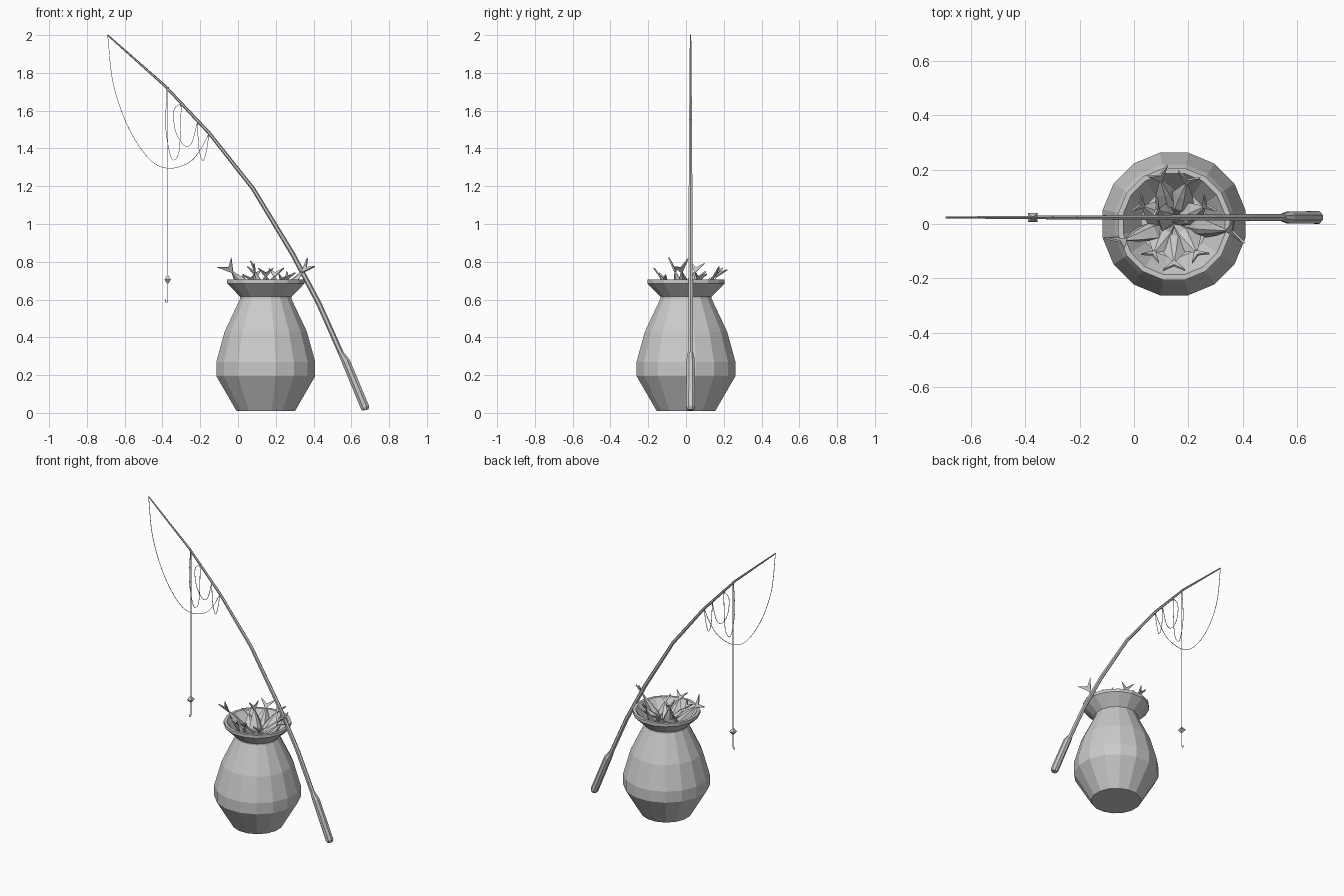
import bpy, bmesh, math
from mathutils import Vector

cube = bpy.data.objects.get("Cube")
if cube:
    bpy.data.objects.remove(cube)

grey = bpy.data.materials.new("plain grey")
grey.use_nodes = True
COLOUR = (0.6, 0.6, 0.6, 1)
grey.diffuse_color = COLOUR
grey.node_tree.nodes["Principled BSDF"].inputs["Base Color"].default_value = COLOUR

POT_X = 0.147
ROD_Y = 0.024


def finish(bm, name):
    bmesh.ops.recalc_face_normals(bm, faces=bm.faces)
    mesh = bpy.data.meshes.new(name)
    bm.to_mesh(mesh)
    bm.free()
    mesh.materials.append(grey)
    obj = bpy.data.objects.new(name, mesh)
    bpy.context.collection.objects.link(obj)
    return obj


def loft(bm, rings):
    """Skin a list of equal-length point rings and cap both ends."""
    loops = [[bm.verts.new(p) for p in ring] for ring in rings]
    n = len(loops[0])
    for a, b in zip(loops, loops[1:]):
        for i in range(n):
            j = (i + 1) % n
            bm.faces.new((a[i], a[j], b[j], b[i]))
    bm.faces.new(loops[0][::-1])
    bm.faces.new(loops[-1])


def tube(name, points, radii, sides):
    """Tube along a path in the rod's upright plane."""
    pts = [Vector((x, ROD_Y, z)) for x, z in points]
    rings = []
    for i, p in enumerate(pts):
        along = (pts[min(i + 1, len(pts) - 1)] - pts[max(i - 1, 0)]).normalized()
        side = Vector((0, 1, 0))
        up = along.cross(side)
        r = radii[i] if isinstance(radii, list) else radii
        angles = [math.tau * (k + 0.5) / sides for k in range(sides)]
        rings.append([p + (side * math.cos(a) + up * math.sin(a)) * r for a in angles])
    bm = bmesh.new()
    loft(bm, rings)
    return finish(bm, name)


def smooth_path(points, steps=6):
    """Catmull-Rom samples through the points."""
    p = [Vector(q) for q in points]
    p = [p[0] * 2 - p[1]] + p + [p[-1] * 2 - p[-2]]
    out = []
    for a, b, c, d in zip(p, p[1:], p[2:], p[3:]):
        for s in range(steps):
            t = s / steps
            out.append((b * 2 + (c - a) * t + (a * 2 - b * 5 + c * 4 - d) * t**2
                        + (b * 3 - a - c * 3 + d) * t**3) / 2)
    return out + [p[-2]]


# Basket: sixteen-sided turned jar with a flared, hollow mouth
profile = [(0.158, 0.01), (0.267, 0.195), (0.267, 0.27), (0.222, 0.43), (0.138, 0.605),
           (0.138, 0.615), (0.209, 0.685), (0.209, 0.705), (0.19, 0.705),
           (0.122, 0.61), (0.2, 0.42), (0.245, 0.26), (0.14, 0.04)]
bm = bmesh.new()
loft(bm, [[(POT_X + r * math.cos(math.tau * (k + 0.5) / 16),
            r * math.sin(math.tau * (k + 0.5) / 16), z) for k in range(16)]
          for r, z in profile])
finish(bm, "basket")

# Rod with a thicker handle at the foot
tube("rod", [(-0.69, 2.0), (-0.387, 1.732), (-0.154, 1.483), (0.08, 1.187),
             (0.29, 0.84), (0.43, 0.575), (0.55, 0.305)],
     [0.004, 0.007, 0.009, 0.011, 0.013, 0.014, 0.015], 6)
tube("handle", [(0.546, 0.315), (0.57, 0.275), (0.672, 0.03), (0.675, 0.015)],
     [0.016, 0.024, 0.025, 0.018], 8)

# Slack line and the small loops between the guides
slack_lines = [
    [(-0.69, 2.0), (-0.66, 1.74), (-0.58, 1.51), (-0.47, 1.345), (-0.37, 1.295),
     (-0.26, 1.325), (-0.195, 1.40), (-0.154, 1.48)],
    [(-0.375, 1.715), (-0.383, 1.52), (-0.36, 1.37), (-0.335, 1.34), (-0.31, 1.40), (-0.3, 1.64)],
    [(-0.3, 1.64), (-0.34, 1.6), (-0.33, 1.49), (-0.285, 1.415), (-0.245, 1.43), (-0.215, 1.54)],
    [(-0.215, 1.54), (-0.207, 1.40), (-0.185, 1.335), (-0.165, 1.40), (-0.154, 1.48)],
]
for i, path in enumerate(slack_lines):
    tube(f"slack_line_{i + 1}", smooth_path(path), 0.0018, 4)
for i, (x, z) in enumerate([(-0.372, 1.712), (-0.3, 1.635), (-0.212, 1.54), (-0.154, 1.476)]):
    tube(f"line_guide_{i + 1}", [(x, z + 0.012), (x, z - 0.012)], 0.006, 6)

# Hanging line, sinker and hook
tube("hanging_line", [(-0.372, 1.72), (-0.372, 0.6)], 0.003, 4)
tube("sinker", [(-0.372, 0.728), (-0.372, 0.705), (-0.372, 0.684)], [0.004, 0.024, 0.004], 4)
tube("hook", smooth_path([(-0.372, 0.61), (-0.372, 0.592), (-0.378, 0.585),
                          (-0.384, 0.59), (-0.384, 0.6)], 3), 0.0025, 4)


def fish(name, head, tail, width, turn=0):
    """Faceted spindle body with a forked tail fin."""
    head, tail = Vector(head), Vector(tail)
    axis = (tail - head).normalized()
    wide = axis.cross(Vector((0, 0, 1)))
    wide = wide.normalized() if wide.length > 0.05 else Vector((1, 0, 0))
    thick = axis.cross(wide)
    c, s = math.cos(turn), math.sin(turn)
    wide, thick = wide * c + thick * s, thick * c - wide * s
    bm = bmesh.new()
    sections = [(0, 0.08), (0.2, 0.65), (0.42, 1), (0.62, 0.65), (0.82, 0.14)]
    loft(bm, [[head.lerp(tail, t) + wide * x * width * w + thick * y * width * w
               for x, y in ((1, 0), (0.25, 0.6), (-0.25, 0.6), (-1, 0), (-0.25, -0.6), (0.25, -0.6))]
              for t, w in sections])
    root, size = head.lerp(tail, 0.8), (tail - head).length * 0.2
    for side in (1, -1):
        outline = [(0, 0), (0.2 * side, 0.3), (0.75 * side, 1.15), (0.2 * side, 0.75), (0, 0.6)]
        loft(bm, [[root + wide * x * size + axis * y * size + thick * h for x, y in outline]
                  for h in (-0.004, 0.004)])
    finish(bm, name)


# Catch: tails lean out over the rim, (angle, reach, height, width, turn)
catch = [(107, 0.20, 0.76, 0.055, 0.3), (73, 0.185, 0.76, 0.055, 0.0),
         (198, 0.225, 0.79, 0.05, 0.9), (270, 0.165, 0.76, 0.06, 0.0),
         (353, 0.235, 0.79, 0.045, 0.7), (140, 0.09, 0.79, 0.055, 0.5),
         (30, 0.15, 0.74, 0.06, 0.2), (150, 0.155, 0.73, 0.06, 0.0),
         (235, 0.15, 0.73, 0.065, 0.2), (308, 0.155, 0.73, 0.065, -0.2)]
for i, (deg, reach, height, width, turn) in enumerate(catch):
    dx, dy = math.cos(math.radians(deg)), math.sin(math.radians(deg))
    fish(f"fish_{i + 1}", (POT_X + dx * 0.005, dy * 0.005, 0.54),
         (POT_X + dx * reach, dy * reach, height), width, turn)
